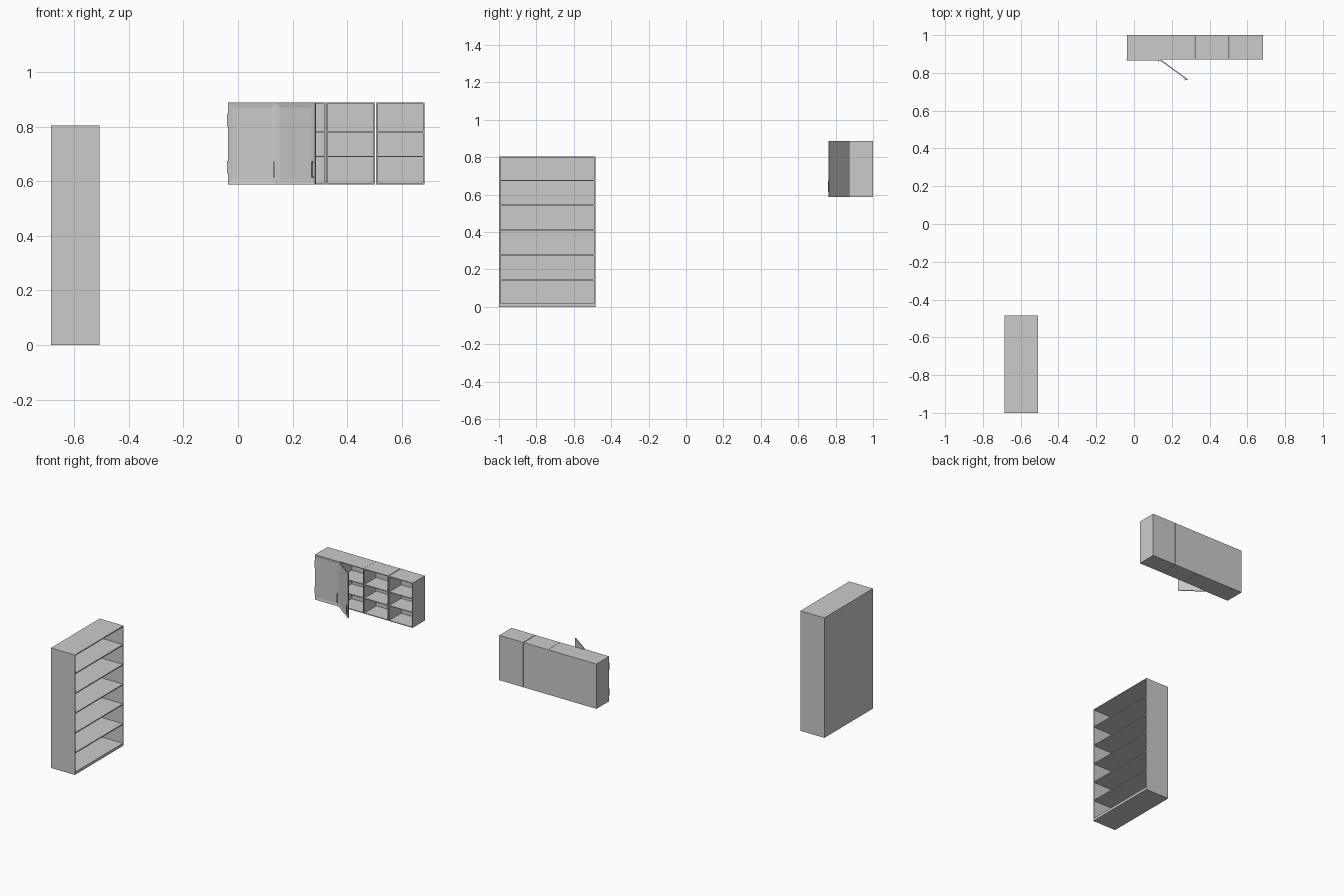
import bpy, bmesh, math
from mathutils import Matrix, Vector

if "Cube" in bpy.data.objects:
    bpy.data.objects.remove(bpy.data.objects["Cube"])


def add_box(bm, lo, hi):
    lo, hi = Vector(lo), Vector(hi)
    m = Matrix.Translation((lo + hi) / 2) @ Matrix.Diagonal((*(hi - lo), 1))
    return bmesh.ops.create_cube(bm, size=1, matrix=m)["verts"]


def finish(bm, name, loc=(0, 0, 0), rot=0):
    bmesh.ops.recalc_face_normals(bm, faces=bm.faces[:])
    me = bpy.data.meshes.new(name)
    bm.to_mesh(me)
    bm.free()
    ob = bpy.data.objects.new(name, me)
    ob.location = loc
    ob.rotation_euler.z = rot
    bpy.context.collection.objects.link(ob)
    return ob


def shelf_unit(name, w, d, h, t, base, shelves, loc, rot=0):
    """Open carcass: front at local y=0 facing -y, back at y=d."""
    bm = bmesh.new()
    add_box(bm, (0, 0, 0), (t, d, h))
    add_box(bm, (w - t, 0, 0), (w, d, h))
    add_box(bm, (t, d - t, 0), (w - t, d, h))
    add_box(bm, (t, 0, 0), (w - t, d - t, base))
    add_box(bm, (t, 0, h - t), (w - t, d - t, h))
    for z in shelves:
        add_box(bm, (t, 0, z - t / 2), (w - t, d - t, z + t / 2))
    return finish(bm, name, loc, rot)


# Tall bookcase, open towards +x
shelf_unit("bookcase", 0.515, 0.177, 0.803, 0.007, 0.018,
           [0.013 + 0.1325 * k for k in range(1, 6)],
           (-0.508, -1.0, 0), math.pi / 2)

# Row of wall cabinets
Z0, H, FRONT = 0.588, 0.30, 0.871
for i, (a, b) in enumerate([(-0.037, 0.141), (0.141, 0.321), (0.322, 0.502), (0.506, 0.683)]):
    shelf_unit(f"wall_cabinet_{i + 1}", b - a, 1 - FRONT, H, 0.005, 0.005,
               [0.102, 0.193], (a, FRONT, Z0))


def door(n, x, angle):
    loc, w = (x, FRONT, Z0), 0.178
    # Door slab with a recessed front panel
    bm = bmesh.new()
    add_box(bm, (0, -0.006, 0), (w, 0, H))
    bm.normal_update()
    face = min(bm.faces, key=lambda f: f.calc_center_median().y)
    bmesh.ops.inset_region(bm, faces=[face], thickness=0.025, depth=0)
    bmesh.ops.translate(bm, verts=face.verts[:], vec=(0, 0.003, 0))
    finish(bm, f"door_{n}", loc, angle)
    # Bar handle on two posts
    bm = bmesh.new()
    hx, z0, z1 = 0.168, 0.026, 0.084
    add_box(bm, (hx - 0.002, -0.014, z0), (hx + 0.002, -0.011, z1))
    for z in (z0, z1 - 0.004):
        add_box(bm, (hx - 0.002, -0.011, z), (hx + 0.002, -0.005, z + 0.004))
    finish(bm, f"door_handle_{n}", loc, angle)
    # Hinge barrels
    bm = bmesh.new()
    for z in (0.063, 0.235):
        bmesh.ops.create_cone(bm, cap_ends=True, segments=12, radius1=0.003, radius2=0.003,
                              depth=0.046, matrix=Matrix.Translation((0, -0.003, z)))
    finish(bm, f"door_hinges_{n}", loc, angle)


door(1, -0.037, 0)
door(2, 0.141, -math.radians(36))
